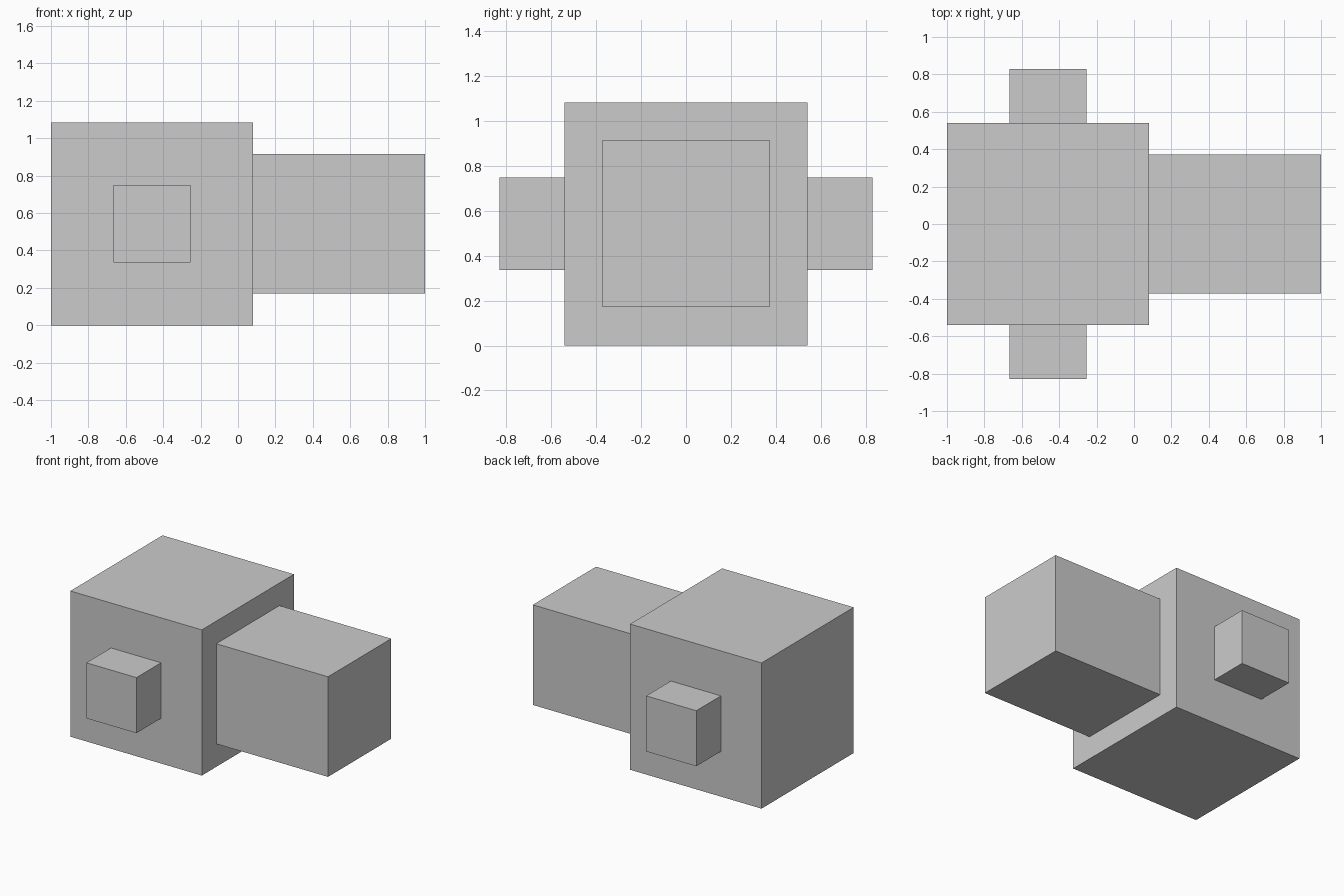
import bpy
import bmesh
from mathutils import Vector

if "Cube" in bpy.data.objects:
    bpy.data.objects.remove(bpy.data.objects["Cube"])


def box(name, lo, hi):
    """Flat-shaded box between two opposite corners."""
    lo, hi = Vector(lo), Vector(hi)
    mesh = bpy.data.meshes.new(name)
    bm = bmesh.new()
    bmesh.ops.create_cube(bm, size=1)
    bmesh.ops.scale(bm, vec=hi - lo, verts=bm.verts)
    bm.to_mesh(mesh)
    bm.free()
    obj = bpy.data.objects.new(name, mesh)
    obj.location = (lo + hi) / 2
    bpy.context.collection.objects.link(obj)
    return obj


HALF = 0.541    # half the main block's width
JOIN = 0.081    # where the front block meets the main block

# Main block
box("main_block", (-1, -HALF, 0), (JOIN, HALF, 1.083))

# Smaller block projecting towards +x
box("end_block", (JOIN, -0.371, 0.171), (1, 0.371, 0.915))

# Pair of side blocks
for name, side in (("side_block_front", -1), ("side_block_back", 1)):
    y0, y1 = sorted((side * HALF, side * 0.83))
    box(name, (-0.666, y0, 0.336), (-0.254, y1, 0.749))
